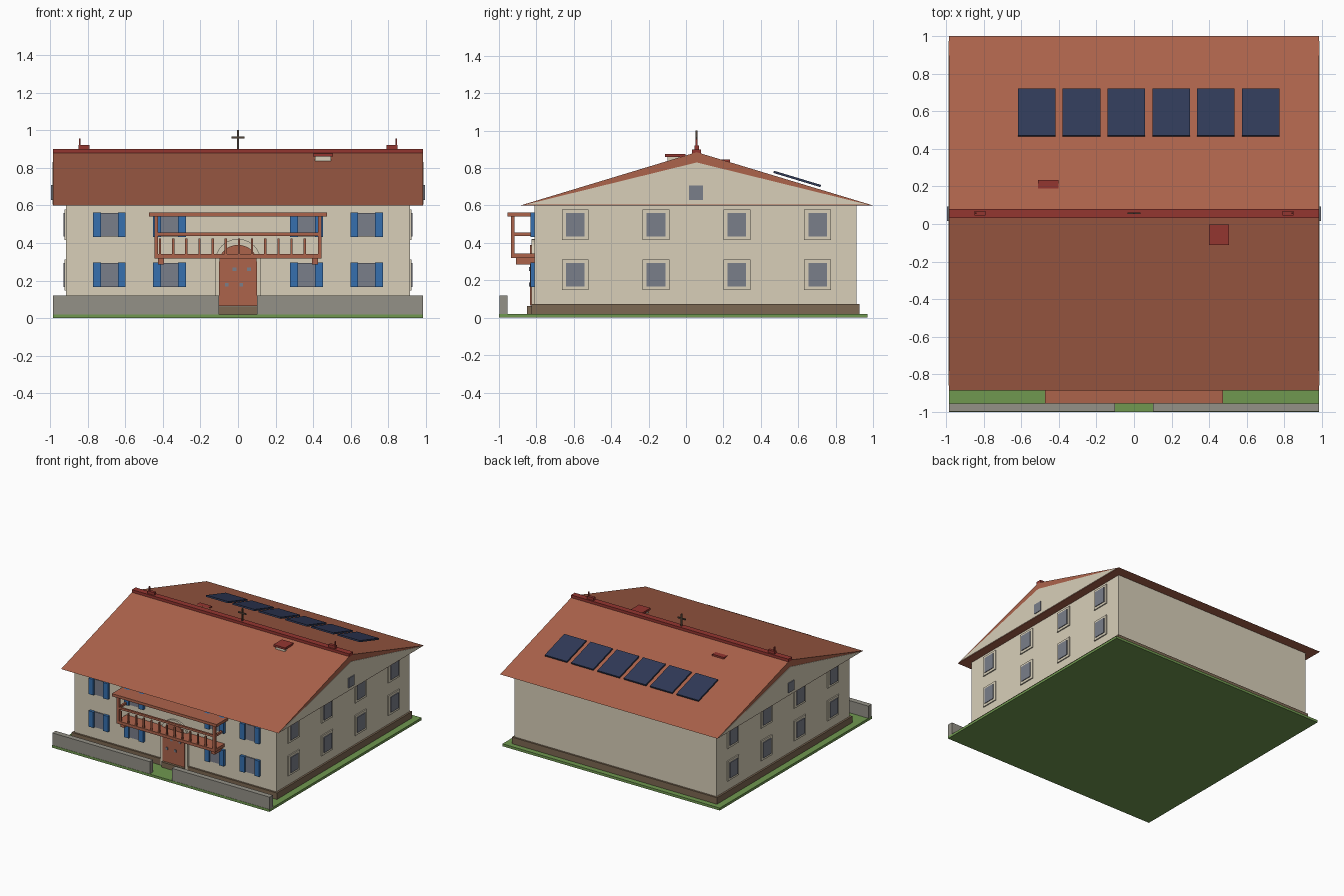
import bpy, bmesh, math
from mathutils import Matrix

if "Cube" in bpy.data.objects:
    bpy.data.objects.remove(bpy.data.objects["Cube"])


def mat(name, r, g, b):
    m = bpy.data.materials.new(name)
    lin = [((c / 255 + 0.055) / 1.055) ** 2.4 for c in (r, g, b)]
    m.diffuse_color = (*lin, 1)
    m.use_nodes = True
    m.node_tree.nodes["Principled BSDF"].inputs["Base Color"].default_value = m.diffuse_color
    return m


CREAM = mat("cream plaster", 216, 207, 185)
TILE = mat("terracotta", 172, 99, 75)
RED = mat("dark red", 148, 54, 48)
BROWN = mat("plinth brown", 124, 104, 82)
GREY = mat("stone grey", 148, 145, 135)
GREEN = mat("grass green", 112, 152, 80)
BLUE = mat("shutter blue", 54, 112, 175)
GLASS = mat("window glass", 122, 126, 138)
PANEL = mat("panel navy", 48, 58, 88)
IRON = mat("dark iron", 84, 70, 58)


def finish(bm, name, material):
    bmesh.ops.recalc_face_normals(bm, faces=bm.faces[:])
    me = bpy.data.meshes.new(name)
    bm.to_mesh(me)
    bm.free()
    me.materials.append(material)
    ob = bpy.data.objects.new(name, me)
    bpy.context.collection.objects.link(ob)
    return ob


def boxes(name, material, *extents):
    """One object of boxes, each given as x0, x1, y0, y1, z0, z1."""
    bm = bmesh.new()
    for x0, x1, y0, y1, z0, z1 in extents:
        m = Matrix.Translation(((x0 + x1) / 2, (y0 + y1) / 2, (z0 + z1) / 2))
        m = m @ Matrix.Diagonal((x1 - x0, y1 - y0, z1 - z0, 1))
        bmesh.ops.create_cube(bm, size=1, matrix=m)
    return finish(bm, name, material)


def prism(name, material, profile, axis, a, b):
    """Extrude a closed profile along x (profile in y, z) or y (profile in x, z)."""
    bm = bmesh.new()
    put = (lambda p, t: (t, p[0], p[1])) if axis == "x" else (lambda p, t: (p[0], t, p[1]))
    f = bm.faces.new([bm.verts.new(put(p, a)) for p in profile])
    ext = bmesh.ops.extrude_face_region(bm, geom=[f])["geom"]
    d = (b - a, 0, 0) if axis == "x" else (0, b - a, 0)
    bmesh.ops.translate(bm, vec=d, verts=[v for v in ext if isinstance(v, bmesh.types.BMVert)])
    return finish(bm, name, material)


def arch(half, base, spring, rise, n=12):
    pts = [(-half, base)]
    pts += [(-half * math.cos(math.pi * i / n), spring + rise * math.sin(math.pi * i / n))
            for i in range(n + 1)]
    return pts + [(half, base)]


# Plot and front garden wall with a gap at the entrance
boxes("lawn", GREEN, (-0.985, 0.985, -1, 0.97, 0, 0.02))
boxes("garden_wall", GREY, (-0.985, -0.1, -0.998, -0.955, 0.02, 0.12),
      (0.1, 0.985, -0.998, -0.955, 0.02, 0.12))

# House body
boxes("plinth", BROWN, (-0.93, 0.93, -0.825, 0.927, 0.02, 0.073))
boxes("walls", CREAM, (-0.915, 0.915, -0.81, 0.912, 0.073, 0.6))

# Roof block with cream gable plates, ridge cap
RY = 0.057
prism("roof", TILE, [(-0.885, 0.6), (RY, 0.885), (1.0, 0.6)], "x", -0.985, 0.985)
for s, side in ((-1, "left"), (1, "right")):
    prism(side + "_gable", CREAM, [(-0.86, 0.604), (RY, 0.83), (0.975, 0.604)],
          "x", s * 0.98, s * 0.988)
    boxes(side + "_gable_window", GLASS,
          (*sorted((s * 0.98, s * 0.994)), 0.015, 0.092, 0.628, 0.708))
boxes("ridge_cap", RED, (-0.985, 0.985, RY - 0.024, RY + 0.024, 0.875, 0.9))

# Ridge ornaments and cross
for s, side in ((-1, "left"), (1, "right")):
    boxes(side + "_ridge_block", RED, (s * 0.82 - 0.03, s * 0.82 + 0.03, RY - 0.012, RY + 0.012, 0.9, 0.922))
    x = s * 0.842
    boxes(side + "_ridge_spike", RED, (x - 0.004, x + 0.004, RY - 0.005, RY + 0.005, 0.92, 0.955))
boxes("roof_cross", IRON, (-0.005, 0.005, RY - 0.005, RY + 0.005, 0.9, 1.0),
      (-0.035, 0.035, RY - 0.005, RY + 0.005, 0.957, 0.967))

# Chimney and roof vent
boxes("chimney", CREAM, (0.41, 0.495, -0.1, -0.012, 0.8, 0.862))
boxes("chimney_cap", RED, (0.4, 0.505, -0.112, -0.002, 0.86, 0.876))
boxes("roof_vent", RED, (-0.51, -0.402, 0.19, 0.235, 0.8, 0.845))

# Solar panels lying just above the rear slope
for i in range(6):
    x = -0.618 + 0.2385 * i
    prism(f"solar_panel_{i + 1}", PANEL,
          [(0.467, 0.774), (0.47, 0.786), (0.722, 0.71), (0.719, 0.698)], "x", x, x + 0.2)

# Gable-side windows with plaster frames, two storeys
ROWS = (0.23, 0.497)
frames, panes = [], []
for s in (-1, 1):
    for y in (-0.592, -0.16, 0.272, 0.704):
        for z in ROWS:
            xf = sorted((s * 0.91, s * 0.924))
            xg = sorted((s * 0.91, s * 0.93))
            frames.append((*xf, y - 0.072, y + 0.072, z - 0.082, z + 0.082))
            panes.append((*xg, y - 0.05, y + 0.05, z - 0.063, z + 0.063))
boxes("side_window_frames", CREAM, *frames)
boxes("side_window_panes", GLASS, *panes)

# Front windows with blue shutters
panes, shutters = [], []
for x in (-0.685, -0.365, 0.365, 0.685):
    for z in ROWS:
        panes.append((x - 0.05, x + 0.05, -0.818, -0.8, z - 0.063, z + 0.063))
        for s in (-1, 1):
            c = x + s * 0.066
            shutters.append((c - 0.021, c + 0.021, -0.832, -0.8, z - 0.065, z + 0.065))
boxes("front_window_panes", GLASS, *panes)
boxes("shutters", BLUE, *shutters)

# Arched entrance
prism("door_surround", CREAM, arch(0.122, 0.02, 0.3, 0.122), "y", -0.826, -0.8)
prism("door", TILE, arch(0.1, 0.065, 0.3, 0.09), "y", -0.834, -0.8)
boxes("door_step", BROWN, (-0.1, 0.1, -0.85, -0.8, 0.02, 0.063))
boxes("door_lights", GLASS, *[(x - 0.01, x + 0.01, -0.839, -0.83, z - 0.01, z + 0.01)
      for x, z in ((-0.018, 0.26), (0.058, 0.26), (-0.06, 0.178), (0.017, 0.178))])

# Balcony: floor, brackets, posts, rails, balusters, canopy
boxes("balcony_floor", TILE, (-0.445, 0.445, -0.935, -0.8, 0.318, 0.342))
boxes("balcony_brackets", TILE, *[(x - 0.017, x + 0.017, -0.91, -0.8, 0.285, 0.32) for x in (-0.41, 0.41)])
boxes("balcony_posts", TILE, *[(x - 0.01, x + 0.01, -0.936, -0.916, 0.34, 0.542) for x in (-0.435, 0.435)])
boxes("balcony_rails", TILE, (-0.445, 0.445, -0.934, -0.918, 0.438, 0.455),
      *[(x - 0.008, x + 0.008, -0.934, -0.8, 0.438, 0.455) for x in (-0.435, 0.435)])
boxes("balusters", TILE, *[(x - 0.006, x + 0.006, -0.932, -0.92, 0.34, 0.425)
      for x in (-0.415 + 0.07 * i for i in range(12))])
boxes("balcony_canopy", TILE, (-0.475, 0.475, -0.955, -0.8, 0.54, 0.562))
